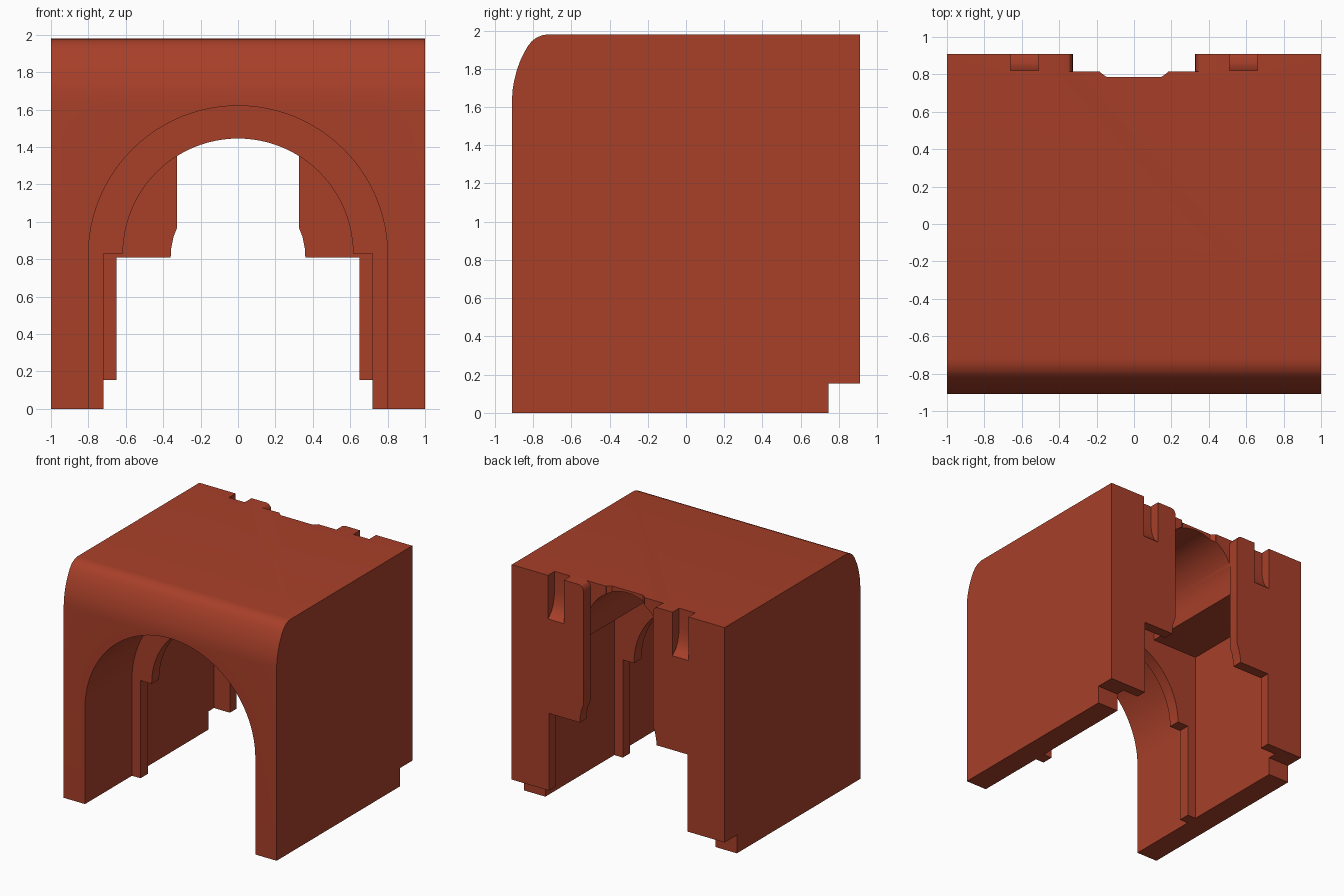
import bpy, bmesh, math

if "Cube" in bpy.data.objects:
    bpy.data.objects.remove(bpy.data.objects["Cube"])

brick = bpy.data.materials.new("brick_red")
brick.diffuse_color = (0.39, 0.05, 0.022, 1)
brick.use_nodes = True
brick.node_tree.nodes["Principled BSDF"].inputs["Base Color"].default_value = brick.diffuse_color


def prism(name, pts, axis, lo, hi):
    """Extrude a 2D outline along an axis: x -> (y,z), y -> (x,z), z -> (x,y)."""
    place = {"x": lambda a, b, t: (t, a, b),
             "y": lambda a, b, t: (a, t, b),
             "z": lambda a, b, t: (a, b, t)}[axis]
    bm = bmesh.new()
    rings = [[bm.verts.new(place(a, b, t)) for a, b in pts] for t in (lo, hi)]
    bm.faces.new(rings[0])
    bm.faces.new(rings[1])
    n = len(pts)
    for i in range(n):
        j = (i + 1) % n
        bm.faces.new((rings[0][i], rings[0][j], rings[1][j], rings[1][i]))
    bmesh.ops.recalc_face_normals(bm, faces=bm.faces)
    me = bpy.data.meshes.new(name)
    bm.to_mesh(me)
    bm.free()
    ob = bpy.data.objects.new(name, me)
    bpy.context.collection.objects.link(ob)
    me.materials.append(brick)
    return ob


def rect(a0, a1, b0, b1):
    return [(a0, b0), (a1, b0), (a1, b1), (a0, b1)]


def arch(r, cz, steps=40):
    """Half circle from right to left over the spring line."""
    return [(r * math.cos(math.pi * i / steps), cz + r * math.sin(math.pi * i / steps))
            for i in range(steps + 1)]


def mirrored(right):
    """Close an outline from its right half, listed bottom to top."""
    return right + [(-x, z) for x, z in reversed(right)]


# Main block with a softly rounded front top edge
side = [(-0.91, 0), (0.91, 0), (0.91, 1.98), (-0.72, 1.98), (-0.75, 1.976),
        (-0.78, 1.964), (-0.806, 1.945), (-0.828, 1.917), (-0.85, 1.878),
        (-0.87, 1.835), (-0.886, 1.788), (-0.899, 1.737), (-0.907, 1.69), (-0.91, 1.64)]
body = prism("tunnel_block", side, "x", -1, 1)

cutters = []
# Front arched opening, up to the inner rib
cutters.append(prism("front_arch_cut", [(0.8, -0.2)] + arch(0.8, 0.82, 48) + [(-0.8, -0.2)],
                     "y", -1.2, -0.28))
# Narrower opening through the rib: wide legs below, smaller arch above
cutters.append(prism("rib_cut", [(0.72, -0.2), (0.72, 0.83)] + arch(0.615, 0.83, 48)
                     + [(-0.72, 0.83), (-0.72, -0.2)], "y", -0.4, -0.1))
# Rear chamber with flat ceiling and a raised barrel vault
cutters.append(prism("chamber_cut", rect(-0.8, 0.8, -0.2, 1.5), "y", -0.18, 0.82))
cutters.append(prism("vault_cut", [(0.36, 1.3)] + arch(0.36, 1.6) + [(-0.36, 1.3)],
                     "y", -0.18, 0.82))
# Stepped slot in the rear panel, open to the top
slot = [(0.65, -0.2), (0.65, 0.81), (0.36, 0.81), (0.357, 0.86), (0.345, 0.92), (0.325, 0.97),
        (0.325, 1.93), (0.33, 1.955), (0.345, 1.973), (0.37, 1.981), (0.37, 2.2)]
cutters.append(prism("rear_slot_cut", mirrored(slot), "y", 0.816, 1.2))
# Shallow notch in the rear roof edge
cutters.append(prism("roof_notch_cut", [(-0.185, 0.85), (-0.18, 0.81), (-0.145, 0.785),
                                        (0.145, 0.785), (0.18, 0.81), (0.185, 0.85)],
                     "z", 1.85, 2.2))
# Step under the rear edge
cutters.append(prism("rear_step_cut", rect(0.745, 1.2, -0.2, 0.155), "x", -1.2, 1.2))
# Scooped pockets at the top of the rear panel
scoop = [(0.82, 2.2), (0.82, 1.82), (0.826, 1.76), (0.84, 1.70), (0.865, 1.65),
         (0.91, 1.61), (1.1, 1.61), (1.1, 2.2)]
for s, tag in ((-1, "left"), (1, "right")):
    lo, hi = sorted((s * 0.51, s * 0.66))
    cutters.append(prism(tag + "_pocket_cut", scoop, "x", lo, hi))

# Apply all cuts, then remove the helpers
for c in cutters:
    c.hide_render = True
    m = body.modifiers.new(c.name, "BOOLEAN")
    m.operation = "DIFFERENCE"
    m.solver = "EXACT"
    m.object = c
bpy.context.view_layer.objects.active = body
body.select_set(True)
for m in list(body.modifiers):
    bpy.ops.object.modifier_apply(modifier=m.name)
for c in cutters:
    bpy.data.objects.remove(c)

bpy.ops.object.select_all(action="DESELECT")
body.select_set(True)
bpy.context.view_layer.objects.active = body
bpy.ops.object.shade_smooth_by_angle(angle=math.radians(30))
